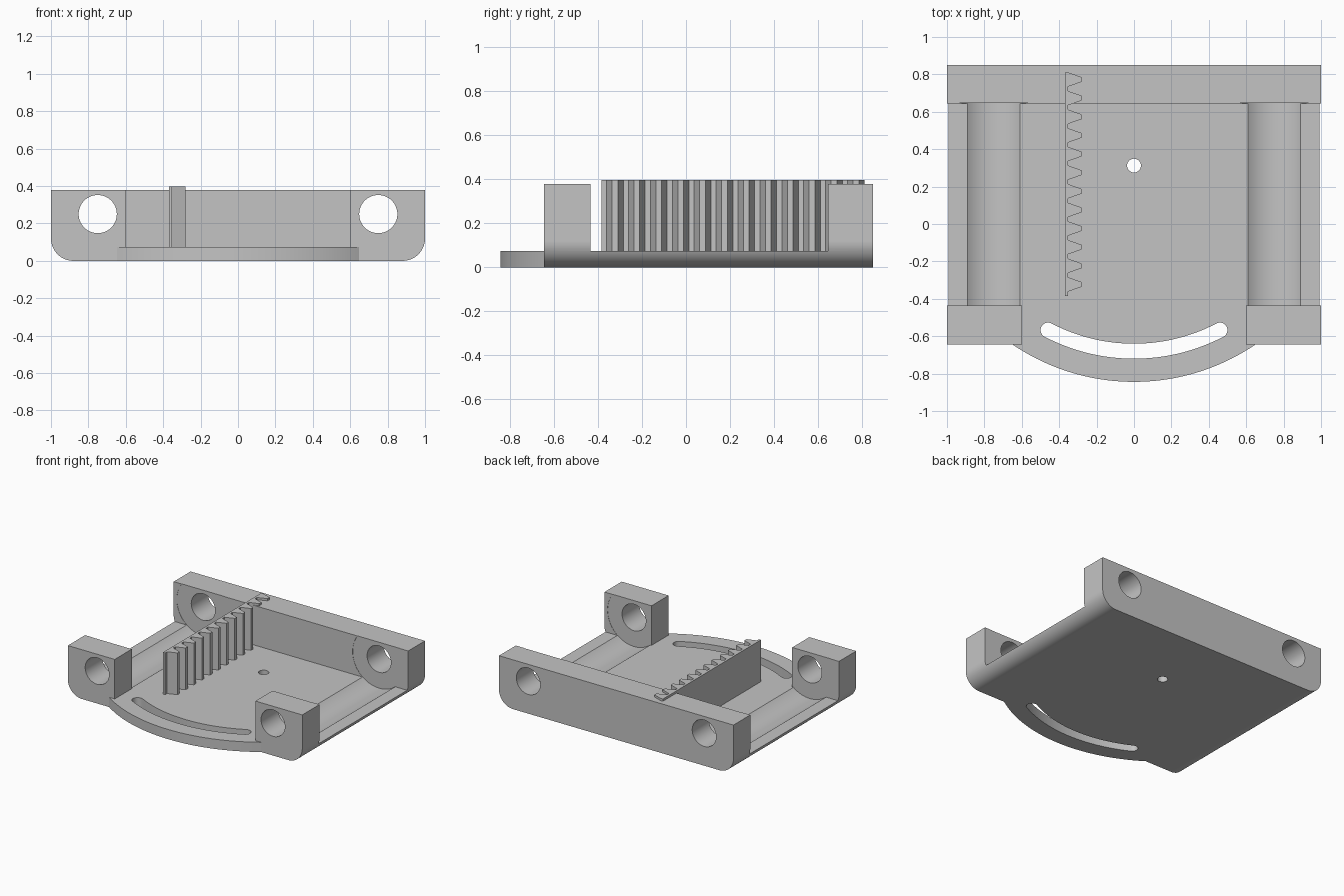
import bpy, bmesh, math

cube = bpy.data.objects.get("Cube")
if cube:
    bpy.data.objects.remove(cube, do_unlink=True)

grey = bpy.data.materials.new("light_grey")
grey.use_nodes = True
GREY = (0.55, 0.55, 0.55, 1)
grey.diffuse_color = GREY
grey.node_tree.nodes["Principled BSDF"].inputs["Base Color"].default_value = GREY

DECK = 0.075           # deck thickness
TOP = 0.38             # block height
FRONT, BACK = -0.645, 0.85
PIVOT_Y = 0.312        # centre of the slot arc


def arc(cx, cy, r, start, end, n):
    """Points on an arc, angles in degrees."""
    steps = [math.radians(start + (end - start) * i / n) for i in range(n + 1)]
    return [(cx + r * math.cos(a), cy + r * math.sin(a)) for a in steps]


def prism(name, pts, lo, hi, axis="z"):
    """Extrude an outline along z (outline in x, y) or along y (outline in x, z)."""
    bm = bmesh.new()
    place = (lambda u, v, w: (u, v, w)) if axis == "z" else (lambda u, v, w: (u, w, v))
    face = bm.faces.new([bm.verts.new(place(u, v, lo)) for u, v in pts])
    moved = bmesh.ops.extrude_face_region(bm, geom=[face])["geom"]
    bmesh.ops.translate(bm, verts=[g for g in moved if isinstance(g, bmesh.types.BMVert)],
                        vec=place(0, 0, hi - lo))
    bmesh.ops.recalc_face_normals(bm, faces=bm.faces)
    mesh = bpy.data.meshes.new(name)
    bm.to_mesh(mesh)
    bm.free()
    mesh.materials.append(grey)
    obj = bpy.data.objects.new(name, mesh)
    bpy.context.collection.objects.link(obj)
    return obj


def rect(x0, x1, y0, y1):
    return [(x0, y0), (x1, y0), (x1, y1), (x0, y1)]


def circle(cx, cy, r, n=64):
    return arc(cx, cy, r, 0, 360, n)[:-1]


def select(obj):
    bpy.ops.object.select_all(action="DESELECT")
    obj.select_set(True)
    bpy.context.view_layer.objects.active = obj


def combine(target, tool, operation="DIFFERENCE"):
    mod = target.modifiers.new("combine", "BOOLEAN")
    mod.operation, mod.solver, mod.object = operation, "EXACT", tool
    select(target)
    bpy.ops.object.modifier_apply(modifier=mod.name)
    bpy.data.objects.remove(tool, do_unlink=True)


# Carriage body: rounded lower edges, extruded front to back
R = 0.12
outline = arc(-1 + R, R, R, 180, 270, 20) + arc(1 - R, R, R, 270, 360, 20) + [(1, TOP), (-1, TOP)]
body = prism("carriage_body", outline, FRONT, BACK, "y")

# Open up the middle, leaving the back wall and two front blocks
combine(body, prism("middle_pocket", rect(-1.2, 1.2, -0.435, 0.645), DECK, 1))
combine(body, prism("front_pocket", rect(-0.6, 0.6, -0.9, -0.3), DECK, 1))

# Curved front apron
RA = 1.156
half = math.degrees(math.asin(0.648 / RA))
apron = arc(0, PIVOT_Y, RA, 270 - half, 270 + half, 64) + [(0.5, -0.5), (-0.5, -0.5)]
combine(body, prism("front_apron", apron, 0, DECK), "UNION")

# Rod holes and the troughs beneath the rods
for x in (-0.75, 0.75):
    combine(body, prism("rod_trough", circle(x, 0.25, 0.224, 96), -0.437, 0.647, "y"))
    combine(body, prism("rod_hole", circle(x, 0.25, 0.102), -1, 1, "y"))

# Pivot hole and curved slot with round ends
combine(body, prism("pivot_hole", circle(0, PIVOT_Y, 0.037, 32), -1, 1))
MID, W, SWEEP = 0.992, 0.04, 27.6
slot = arc(0, PIVOT_Y, MID + W, 270 - SWEEP, 270 + SWEEP, 48)
for side in (1, -1):
    a = 270 + side * SWEEP
    cx = MID * math.cos(math.radians(a))
    cy = PIVOT_Y + MID * math.sin(math.radians(a))
    first = a if side == 1 else a + 180
    slot += arc(cx, cy, W, first, first + 180, 16)[1:-1]
    if side == 1:
        slot += arc(0, PIVOT_Y, MID - W, 270 + SWEEP, 270 - SWEEP, 48)
combine(body, prism("curved_slot", slot, -1, 1))

# Toothed rack standing on the deck
BACK_X, ROOT_X, TIP_X, PITCH = -0.37, -0.352, -0.281, 0.0996
teeth = [(BACK_X, -0.385), (ROOT_X, -0.385)]
for i in range(12):
    y = -0.323 + i * PITCH
    teeth += [(ROOT_X, y - 0.038), (TIP_X, y - 0.013), (TIP_X, y + 0.013), (ROOT_X, y + 0.038)]
teeth.append((BACK_X, teeth[-1][1]))
prism("gear_rack", teeth, DECK - 0.01, 0.397)

# Smooth the round surfaces, keep the flats flat
select(body)
bpy.ops.object.shade_smooth_by_angle(angle=math.radians(30))
weighted = body.modifiers.new("weighted_normals", "WEIGHTED_NORMAL")
weighted.keep_sharp = True
